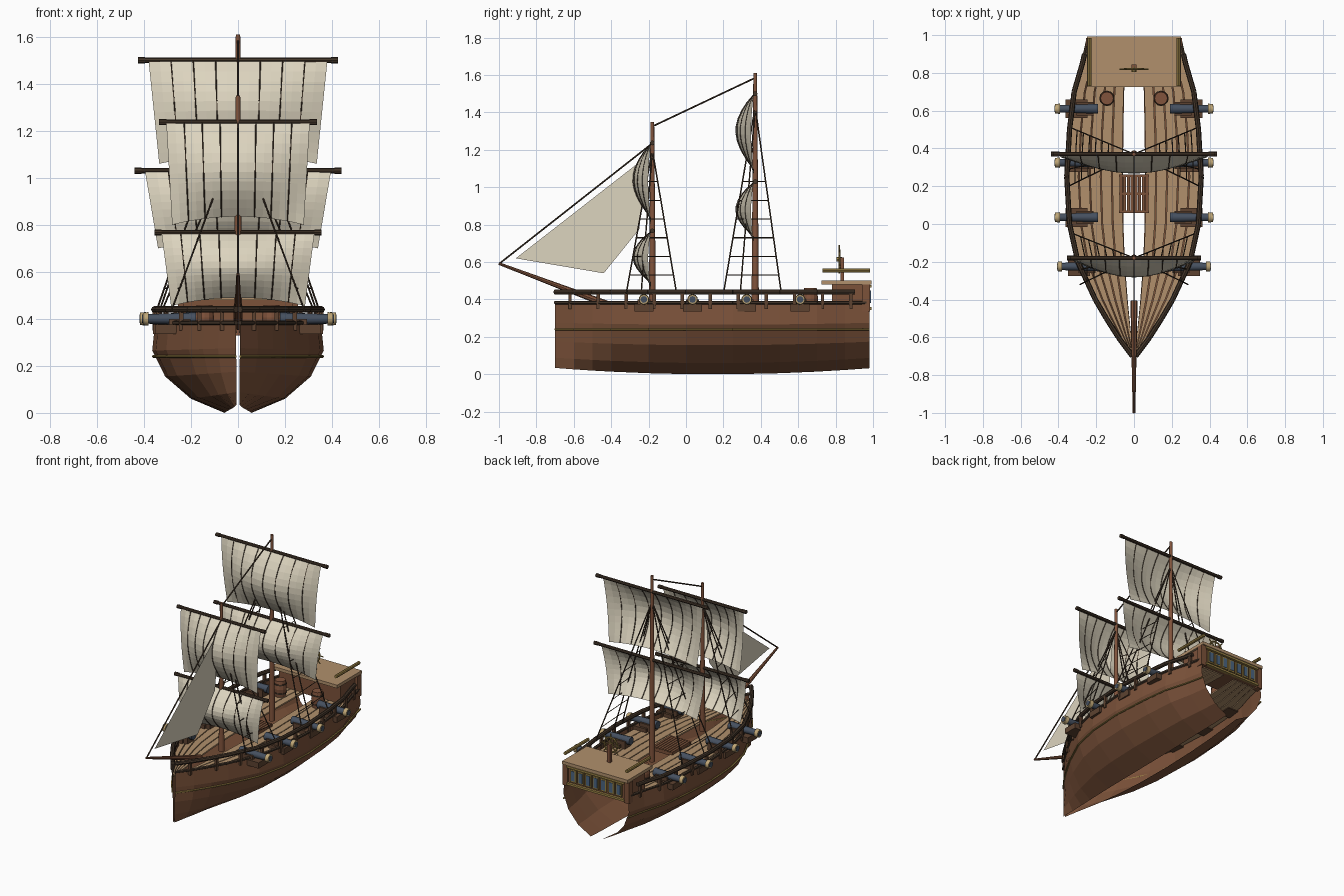
import bpy, bmesh, math
from mathutils import Vector, Matrix

if "Cube" in bpy.data.objects:
    bpy.data.objects.remove(bpy.data.objects["Cube"])


def material(name, r, g, b):
    m = bpy.data.materials.new(name)
    m.diffuse_color = (r, g, b, 1)
    m.use_nodes = True
    m.node_tree.nodes["Principled BSDF"].inputs["Base Color"].default_value = m.diffuse_color
    return m


HULL = material("hull brown", 0.20, 0.085, 0.042)
MAST = material("mast brown", 0.22, 0.088, 0.045)
DECK = material("deck tan", 0.44, 0.28, 0.15)
DARK = material("dark timber", 0.055, 0.035, 0.022)
SAIL = material("sail canvas", 0.72, 0.66, 0.52)
GOLD = material("old gold", 0.32, 0.22, 0.06)
STEEL = material("cannon steel", 0.06, 0.08, 0.115)
MUZZLE = material("pale brass", 0.52, 0.38, 0.18)
CRATE = material("carriage brown", 0.11, 0.055, 0.03)
GLASS = material("window blue", 0.07, 0.13, 0.22)


def finish(name, bm, mat, smooth=False):
    bmesh.ops.recalc_face_normals(bm, faces=bm.faces)
    me = bpy.data.meshes.new(name)
    bm.to_mesh(me)
    bm.free()
    ob = bpy.data.objects.new(name, me)
    bpy.context.collection.objects.link(ob)
    me.materials.append(mat)
    if smooth:
        bpy.context.view_layer.objects.active = ob
        ob.select_set(True)
        bpy.ops.object.shade_smooth_by_angle(angle=math.radians(40))
        ob.select_set(False)
    return ob


def rod(bm, a, b, r1, r2=None, n=6):
    a, b = Vector(a), Vector(b)
    d = b - a
    mat = Matrix.Translation((a + b) / 2) @ d.to_track_quat('Z', 'Y').to_matrix().to_4x4()
    bmesh.ops.create_cone(bm, cap_ends=True, segments=n, radius1=r1,
                          radius2=r1 if r2 is None else r2, depth=d.length, matrix=mat)


def box(bm, x0, x1, y0, y1, z0, z1):
    mat = Matrix.Translation(((x0 + x1) / 2, (y0 + y1) / 2, (z0 + z1) / 2))
    mat = mat @ Matrix.Diagonal((x1 - x0, y1 - y0, z1 - z0, 1))
    bmesh.ops.create_cube(bm, size=1, matrix=mat)


def chain(bm, pts, r, n=6):
    for a, b in zip(pts, pts[1:]):
        rod(bm, a, b, r, n=n)


def strips(bm, rows):
    vs = [[bm.verts.new(p) for p in row] for row in rows]
    for r0, r1 in zip(vs, vs[1:]):
        for i in range(len(r0) - 1):
            bm.faces.new((r0[i], r0[i + 1], r1[i + 1], r1[i]))


# Half-breadth of the hull along its length
STATIONS = [(-.70, .008), (-.6, .085), (-.5, .15), (-.4, .21), (-.2, .305), (0, .35),
            (.25, .365), (.5, .35), (.7, .325), (.85, .28), (.98, .25)]


def breadth(y):
    for (y0, w0), (y1, w1) in zip(STATIONS, STATIONS[1:]):
        if y <= y1:
            return w0 + (w1 - w0) * (y - y0) / (y1 - y0)
    return STATIONS[-1][1]


# Hull: two shells with an open keel slot and open stern
SECTION = [(.16, .0), (.55, .06), (.85, .155), (1, .265), (.965, .385)]
for s, side in ((1, "right"), (-1, "left")):
    bm = bmesh.new()
    rows = []
    for y, w in STATIONS:
        lift = .034 * ((y - .15) / .85) ** 2
        rows.append([(s * max(w * f, .006), y, z + lift * (1 - z / .385)) for f, z in SECTION])
    strips(bm, rows)
    finish(side + "_hull", bm, HULL)

# Deck planks running with the hull, open along the centre
bm = bmesh.new()
for s in (1, -1):
    for i in range(5):
        f0 = .17 + i * .16
        rows = []
        for y in [-.68] + [q[0] for q in STATIONS[1:-1]] + [.95]:
            w = breadth(y)
            rows.append([(s * w * f0, y, .35), (s * (w * (f0 + .16) - min(.006, w * .04)), y, .35)])
        strips(bm, rows)
deck = finish("deck_planks", bm, DECK)
mod = deck.modifiers.new("thickness", 'SOLIDIFY')
mod.thickness = .01

# Rails, rail posts and gilded stripe
rails, posts, stripe = bmesh.new(), bmesh.new(), bmesh.new()
ys = [q[0] for q in STATIONS[:-1]]
for s in (1, -1):
    chain(rails, [(s * breadth(y) * .975, y, .44) for y in ys + [.9]], .014, 8)
    chain(rails, [(s * breadth(y) * .97, y, .383) for y in ys + [.98]], .01, 6)
    chain(stripe, [(s * (breadth(y) * .98 + .002), y, .24) for y in ys + [.98]], .006, 6)
    for k in range(11):
        y = -.62 + k * .15
        x = s * breadth(y) * .975
        box(posts, x - .009, x + .009, y - .009, y + .009, .35, .44)
finish("rails", rails, DARK)
finish("rail_posts", posts, CRATE)
finish("hull_stripe", stripe, GOLD)

# Stern cabin, raised deck, windows
bm = bmesh.new()
box(bm, -.235, .235, .78, .975, .345, .48)
for s in (1, -1):
    box(bm, s * .235 - .02, s * .235 + .02, .94, .985, .335, .48)
finish("stern_cabin", bm, HULL)
bm = bmesh.new()
box(bm, -.25, .25, .725, .993, .48, .502)
finish("raised_deck", bm, DECK)
frames, panes = bmesh.new(), bmesh.new()
for k in range(7):
    x = (k - 3) * .058
    box(frames, x - .023, x + .023, .97, .985, .37, .457)
    box(panes, x - .014, x + .014, .975, .988, .38, .447)
for z in (.352, .47):
    box(frames, -.22, .22, .97, .992, z - .007, z + .007)
finish("window_frames", frames, GOLD)
finish("window_panes", panes, GLASS)
bm = bmesh.new()
for s in (1, -1):
    rod(bm, (s * .235, .73, .555), (s * .235, .985, .555), .011, n=8)
finish("raised_deck_rails", bm, GOLD)

# Steering wheel and its stand
bm = bmesh.new()
ring = [(.05 * math.cos(a), .82, .615 + .05 * math.sin(a)) for a in [i * math.pi / 8 for i in range(17)]]
chain(bm, ring, .006)
for i in range(8):
    a = i * math.pi / 4
    rod(bm, (0, .82, .615), (.076 * math.cos(a), .82, .615 + .076 * math.sin(a)), .004)
rod(bm, (0, .805, .615), (0, .835, .615), .012, n=8)
finish("steering_wheel", bm, GOLD)
bm = bmesh.new()
box(bm, -.012, .012, .825, .845, .5, .625)
finish("wheel_stand", bm, MAST)

# Barrels and hatch grating
bm, hoops = bmesh.new(), bmesh.new()
for s in (1, -1):
    for z, r1, r2 in ((.35, .034, .041), (.405, .041, .034)):
        rod(bm, (s * .143, .665, z), (s * .143, .665, z + .055), r1, r2, 12)
    for z in (.375, .435):
        rod(hoops, (s * .143, .665, z - .004), (s * .143, .665, z + .004), .041, n=12)
finish("barrels", bm, MAST)
finish("barrel_hoops", hoops, DARK)
bm = bmesh.new()
for k in range(8):
    x = -.07 + k * .02
    box(bm, x - .008, x + .008, .06, .26, .345, .37)
for y in (.065, .16, .255):
    box(bm, -.08, .08, y - .006, y + .006, .343, .365)
finish("hatch_grating", bm, HULL)

# Cannons on carriages
carriage, barrel, muzzle = bmesh.new(), bmesh.new(), bmesh.new()
for y in (-.225, .035, .325, .61):
    off = -.012 if y < -.1 else 0
    for s in (1, -1):
        xs = sorted((s * (.245 + off), s * (.362 + off)))
        box(carriage, *xs, y - .05, y + .05, .335, .375)
        xs = sorted((s * (.215 + off), s * (.305 + off)))
        box(carriage, *xs, y - .035, y + .035, .345, .4)
        rod(barrel, (s * (.19 + off), y, .4), (s * (.40 + off), y, .4), .027, .02, 10)
        rod(muzzle, (s * (.392 + off), y, .4), (s * (.417 + off), y, .4), .029, .026, 10)
        rod(barrel, (s * (.41 + off), y, .4), (s * (.42 + off), y, .4), .018, n=10)
finish("cannon_carriages", carriage, CRATE)
finish("cannon_barrels", barrel, STEEL, True)
finish("cannon_muzzles", muzzle, MUZZLE, True)

# Masts, bowsprit
bm = bmesh.new()
rod(bm, (0, .37, .33), (0, .37, 1.61), .02, .01, 10)
rod(bm, (0, -.18, .33), (0, -.18, 1.35), .019, .01, 10)
rod(bm, (0, -.41, .37), (0, -1.0, .592), .019, .007, 8)
finish("masts_and_bowsprit", bm, MAST, True)


# Square sails: bellied grid with seams, hung from a yard
def belly(u, t, y, z0, z1, top, bottom):
    depth = .095 * math.sin(math.pi * t ** .9) * (.15 + .85 * math.cos(u * math.pi / 2))
    arch = .035 * t * t * (1 - u * u)
    return Vector((u * (top + (bottom - top) * t), y - .008 - depth, z0 + (z1 - z0) * t + arch))


yards, seams = bmesh.new(), bmesh.new()
for name, y, z0, z1, top, bottom, yard in (
        ("main_top_sail", .37, 1.495, 1.06, .38, .335, .425),
        ("main_lower_sail", .37, 1.025, .70, .395, .34, .44),
        ("fore_top_sail", -.18, 1.232, .80, .305, .28, .335),
        ("fore_lower_sail", -.18, .762, .455, .325, .285, .355)):
    shape = (y, z0, z1, top, bottom)
    bm = bmesh.new()
    strips(bm, [[belly(i / 8 - 1, j / 10, *shape) for i in range(17)] for j in range(11)])
    finish(name, bm, SAIL)
    for k in range(1, 8):
        chain(seams, [belly(k / 4 - 1, j / 10, *shape) for j in range(11)], .0028, 4)
    rod(yards, (-yard, y, z0 + .005), (yard, y, z0 + .005), .011, n=8)
    for s in (1, -1):
        rod(yards, (s * (yard - .03), y, z0 + .005), (s * yard, y, z0 + .005), .013, n=8)
finish("sail_seams", seams, DARK)
finish("yards", yards, DARK)

# Head sail on the forestay
bm = bmesh.new()
bm.faces.new([bm.verts.new((0, y, z)) for y, z in ((-.91, .62), (-.44, .54), (-.25, .775), (-.21, 1.165))])
finish("head_sail", bm, SAIL)

# Stays, shrouds and ratlines
bm = bmesh.new()
rod(bm, (0, -1.0, .59), (0, -.18, 1.235), .0045)
rod(bm, (0, -.18, 1.325), (0, .37, 1.585), .0045)
for y, head, feet in ((-.18, 1.2, (-.32, -.24, -.05)), (.37, 1.43, (.2, .29, .51))):
    for s in (1, -1):
        tip = Vector((0, y, head))
        lines = [Vector((s * max(breadth(f) * .96, .285), f, .43)) for f in feet]
        for foot in lines:
            rod(bm, foot, tip, .004)
        for k in range(1, 7):
            t = k * .1 / (head - .43)
            chain(bm, [f.lerp(tip, t) for f in lines], .003, 4)
finish("rigging", bm, DARK)
